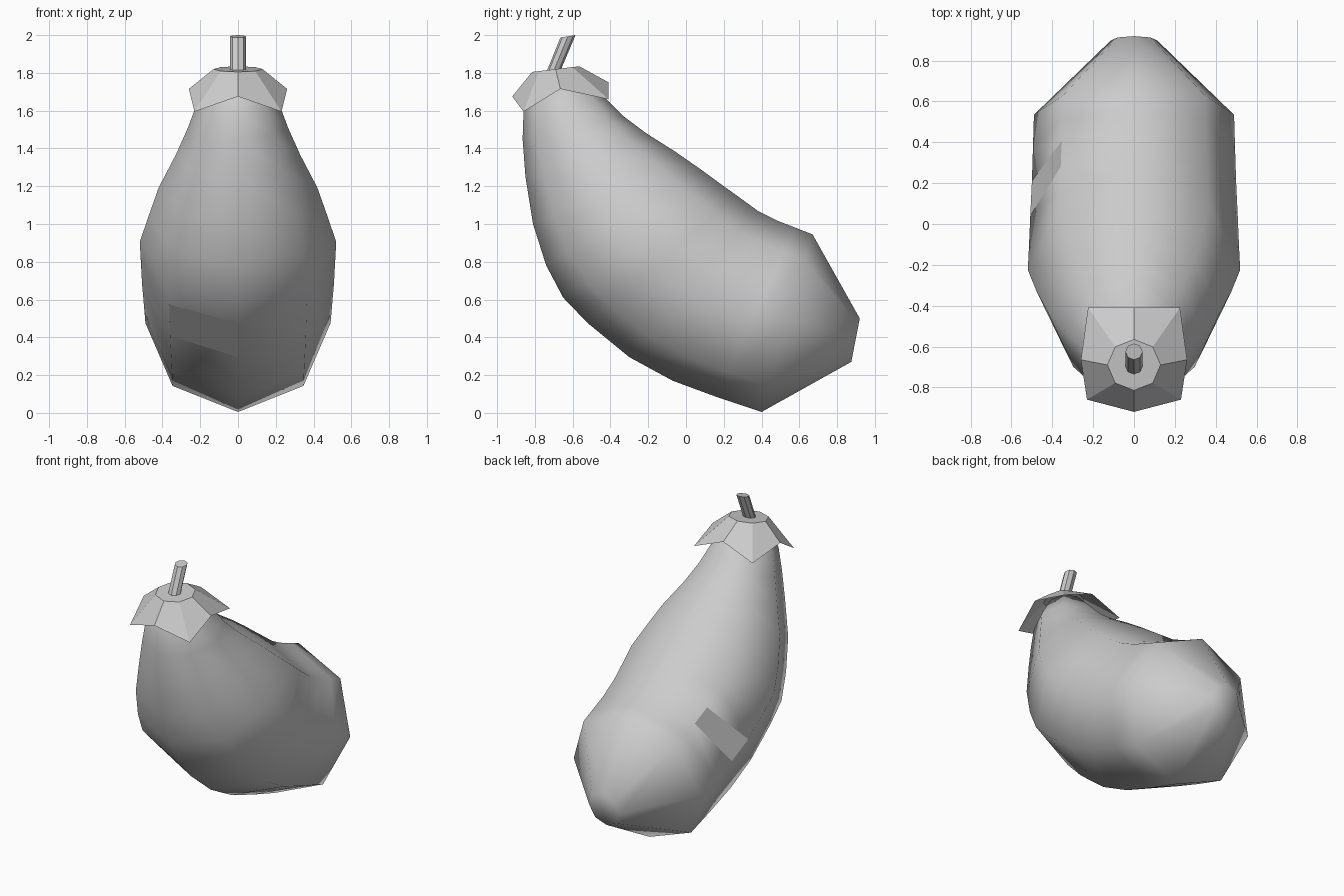
import bpy, bmesh, math
from mathutils import Vector

if "Cube" in bpy.data.objects:
    bpy.data.objects.remove(bpy.data.objects["Cube"])

N = 8


def make_object(name, bm, fix_normals=True):
    if fix_normals:
        bmesh.ops.recalc_face_normals(bm, faces=bm.faces)
    me = bpy.data.meshes.new(name)
    bm.to_mesh(me)
    bm.free()
    ob = bpy.data.objects.new(name, me)
    bpy.context.collection.objects.link(ob)
    return ob


def ring(bm, front, back, rx):
    """Octagon spanning two (y, z) points, half-width rx."""
    f, b = Vector((0, *front)), Vector((0, *back))
    c = (f + b) / 2
    out = []
    for k in range(N):
        a = 2 * math.pi * k / N
        out.append(bm.verts.new(c + (f - c) * math.cos(a) + Vector((rx * math.sin(a), 0, 0))))
    return out


def bridge(bm, r0, r1):
    return [bm.faces.new((r0[k], r0[(k + 1) % N], r1[(k + 1) % N], r1[k])) for k in range(N)]


# Body: octagonal rings along the bent fruit (front point, back point, half-width)
sections = [
    ((-.80, 1.76), (-.56, 1.80), .12),
    ((-.86, 1.60), (-.42, 1.66), .22),
    ((-.865, 1.45), (-.33, 1.57), .265),
    ((-.85, 1.25), (-.21, 1.48), .33),
    ((-.81, 1.00), (-.06, 1.385), .42),
    ((-.74, .78), (.07, 1.295), .475),
    ((-.65, .61), (.20, 1.20), .52),
    ((-.52, .475), (.27, 1.15), .515),
    ((-.30, .295), (.38, 1.07), .508),
    ((-.07, .17), (.49, 1.015), .50),
    ((.16, .085), (.58, .98), .495),
    ((.40, .005), (.67, .945), .49),
    ((.875, .27), (.92, .50), .115),
]
bm = bmesh.new()
rings = [ring(bm, *s) for s in sections]
strips = [bridge(bm, a, b) for a, b in zip(rings, rings[1:])]
bm.faces.new(rings[0])
bm.faces.new(rings[-1])
for f in bm.faces:
    f.smooth = True
# Two flat facets
strips[7][7].smooth = False
strips[8][5].smooth = False
make_object("fruit_body", bm)

# Calyx: octagonal disc with a drooping pointed skirt
bm = bmesh.new()
disc = ring(bm, (-.815, 1.805), (-.565, 1.835), .13)
half = [(0, -.92, 1.675), (.23, -.86, 1.595), (.26, -.665, 1.715), (.225, -.41, 1.66), (0, -.41, 1.75)]
skirt = [bm.verts.new(p) for p in half + [(-x, y, z) for x, y, z in half[3:0:-1]]]
bridge(bm, disc, skirt)
bm.faces.new(disc)
make_object("calyx", bm)

# Stem: slanted octagonal prism
bm = bmesh.new()
low = ring(bm, (-.745, 1.79), (-.665, 1.81), .042)
top = ring(bm, (-.665, 1.987), (-.585, 2.0), .042)
bridge(bm, low, top)
bm.faces.new(low)
bm.faces.new(top)
make_object("stem", bm)
